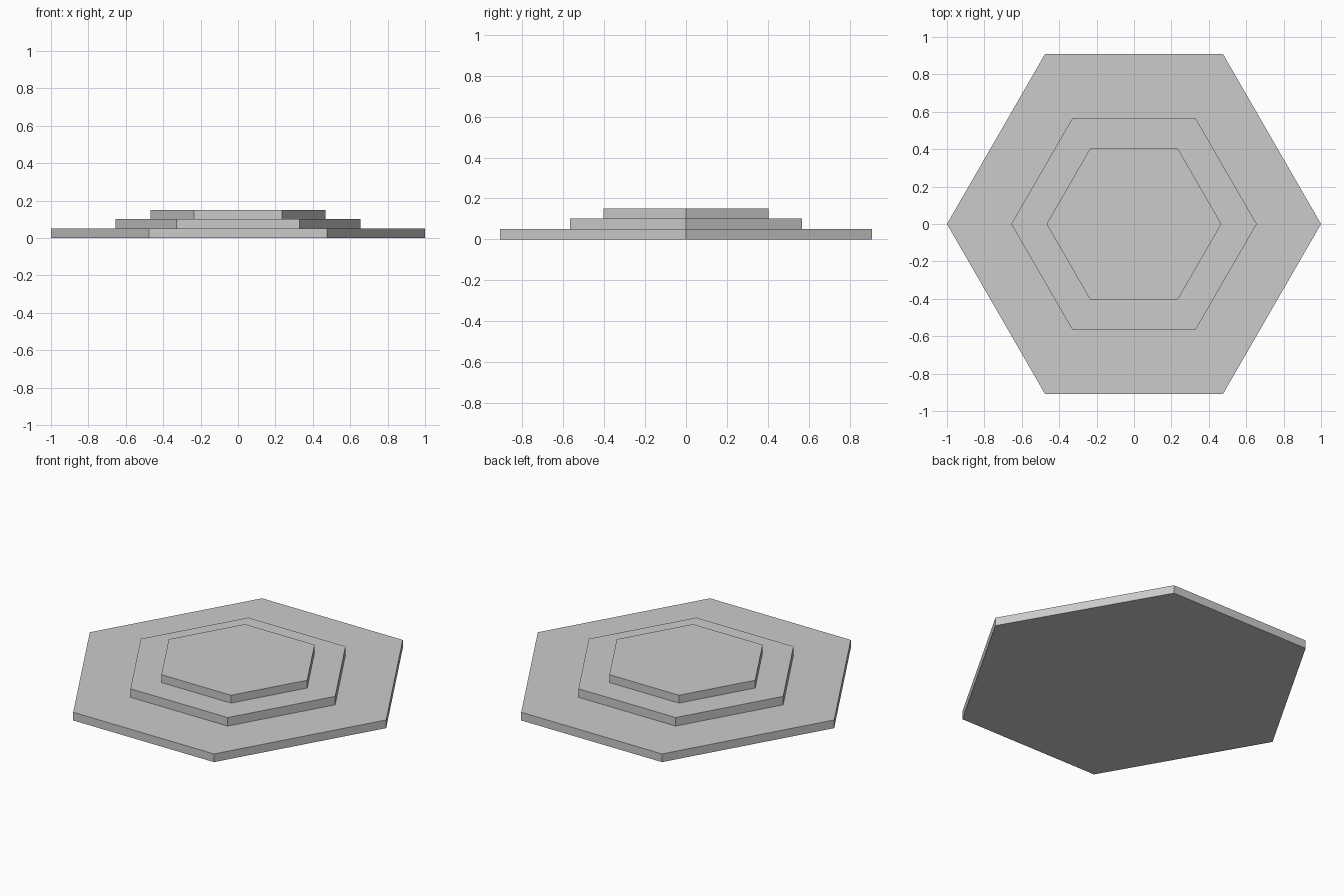
import bpy
import bmesh

cube = bpy.data.objects.get("Cube")
if cube:
    bpy.data.objects.remove(cube, do_unlink=True)

# Single grey finish
grey = bpy.data.materials.new("light_grey")
grey.use_nodes = True
colour = (0.6, 0.6, 0.6, 1)
grey.diffuse_color = colour
grey.node_tree.nodes["Principled BSDF"].inputs["Base Color"].default_value = colour


def hex_tier(name, tip, edge, depth, bottom, top):
    """Six-sided slab with its tips on the x axis."""
    outline = [(tip, 0), (edge, depth), (-edge, depth),
               (-tip, 0), (-edge, -depth), (edge, -depth)]
    bm = bmesh.new()
    base = bm.faces.new([bm.verts.new((x, y, bottom)) for x, y in outline])
    extruded = bmesh.ops.extrude_face_region(bm, geom=[base], use_keep_orig=True)
    raised = [v for v in extruded["geom"] if isinstance(v, bmesh.types.BMVert)]
    bmesh.ops.translate(bm, verts=raised, vec=(0, 0, top - bottom))
    bmesh.ops.recalc_face_normals(bm, faces=bm.faces)
    mesh = bpy.data.meshes.new(name)
    bm.to_mesh(mesh)
    bm.free()
    mesh.materials.append(grey)
    bpy.context.collection.objects.link(bpy.data.objects.new(name, mesh))


# Stacked tiers, widest at the ground
hex_tier("base_tier", 1.0, 0.475, 0.91, 0, 0.05)
hex_tier("middle_tier", 0.656, 0.328, 0.568, 0.05, 0.102)
hex_tier("top_tier", 0.467, 0.235, 0.403, 0.102, 0.15)
